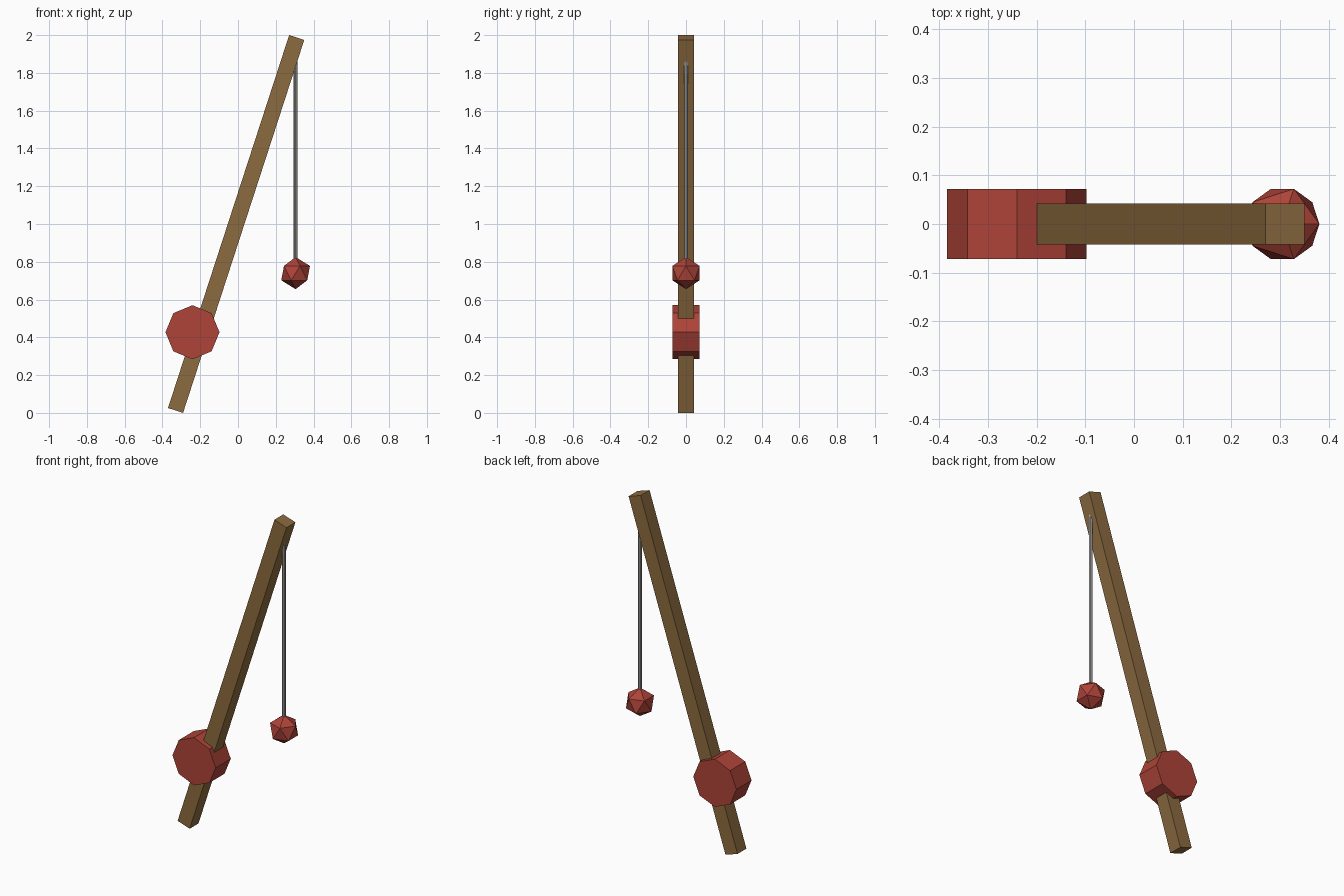
import bpy
from math import radians, pi

default = bpy.data.objects.get("Cube")
if default:
    bpy.data.objects.remove(default, do_unlink=True)


def make_material(name, rgb):
    mat = bpy.data.materials.new(name)
    mat.use_nodes = True
    color = (*rgb, 1)
    mat.diffuse_color = color
    mat.node_tree.nodes["Principled BSDF"].inputs["Base Color"].default_value = color
    return mat


def finish(name, mat):
    obj = bpy.context.object
    obj.name = name
    obj.data.materials.append(mat)
    return obj


wood = make_material("brown wood", (0.26, 0.145, 0.05))
red = make_material("matte red", (0.42, 0.057, 0.04))
grey = make_material("line grey", (0.40, 0.39, 0.37))

# Leaning square pole
bpy.ops.mesh.primitive_cube_add(size=1, location=(-0.01, 0, 1), rotation=(0, radians(18), 0))
bpy.context.object.scale = (0.084, 0.084, 2.076)
finish("pole", wood)

# Eight-sided reel wrapped round the lower pole, corners on the axes
bpy.ops.mesh.primitive_cylinder_add(vertices=8, radius=0.143, depth=0.143,
                                    location=(-0.241, 0, 0.427), rotation=(pi / 2, 0, 0))
finish("reel", red)

# Hanging line, its upper end buried in the pole
top, bottom = 1.89, 0.74
bpy.ops.mesh.primitive_cylinder_add(vertices=8, radius=0.01, depth=top - bottom,
                                    location=(0.305, 0, (top + bottom) / 2))
finish("line", grey)

# Faceted float at the end of the line
bpy.ops.mesh.primitive_ico_sphere_add(subdivisions=1, radius=0.085, location=(0.305, 0, bottom))
finish("float", red)
